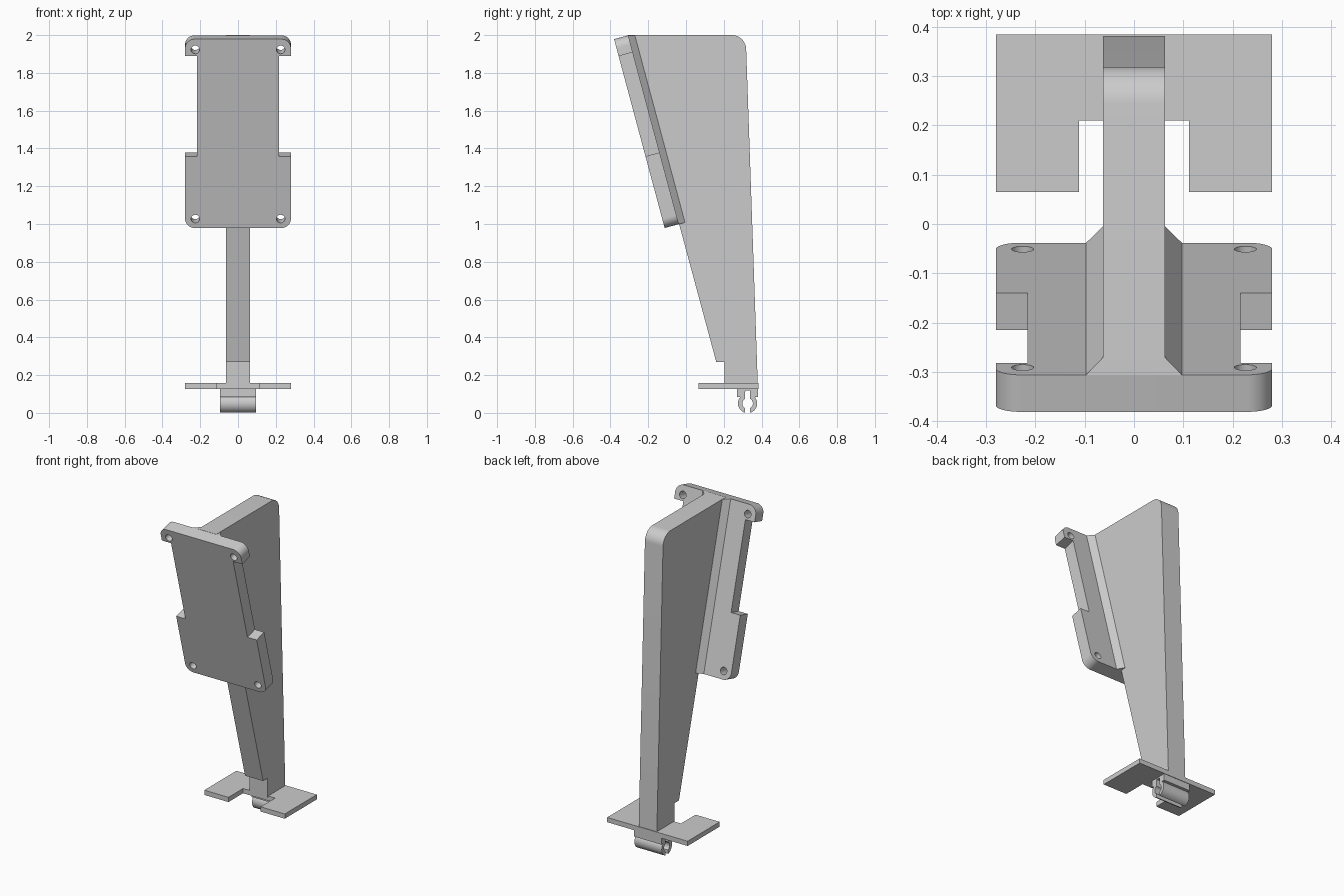
import bpy, bmesh, math
from mathutils import Vector

cube = bpy.data.objects.get("Cube")
if cube:
    bpy.data.objects.remove(cube, do_unlink=True)

grey = bpy.data.materials.new("plain_grey")
grey.use_nodes = True
colour = (0.6, 0.6, 0.6, 1)
grey.diffuse_color = colour
grey.node_tree.nodes["Principled BSDF"].inputs["Base Color"].default_value = colour

TILT = math.radians(15)
SIN, COS = math.sin(TILT), math.cos(TILT)
LENGTH, THICK = 1.035, 0.0776      # tilted mounting plate
WIDE, NARROW = 0.28, 0.216
FIN = 0.063                        # half width of the fin


# Placement of a profile point (a, b) at extrusion depth d
def side_on(a, b, d):
    return Vector((d, a, b))


def flat_on(a, b, d):
    return Vector((a, b, d))


def tilted(a, b, d):
    return Vector((a, -0.113 - b * SIN + d * COS, 0.979 + b * COS + d * SIN))


def arc(cx, cy, r, start, end, steps=12):
    angles = [math.radians(start + (end - start) * i / steps) for i in range(steps + 1)]
    return [(cx + r * math.cos(t), cy + r * math.sin(t)) for t in angles]


def fillet(before, corner, after, radius, steps=8):
    """Points that round one corner of a profile."""
    c = Vector(corner)
    u, v = (Vector(before) - c).normalized(), (Vector(after) - c).normalized()
    half = u.angle(v) / 2
    centre = c + (u + v).normalized() * radius / math.sin(half)
    p, q = c + u * radius / math.tan(half), c + v * radius / math.tan(half)
    pts = []
    for i in range(steps + 1):
        direction = (p - centre).lerp(q - centre, i / steps).normalized()
        pts.append(tuple(centre + direction * radius))
    return pts


def new_object(name, bm):
    bmesh.ops.recalc_face_normals(bm, faces=bm.faces)
    mesh = bpy.data.meshes.new(name)
    bm.to_mesh(mesh)
    bm.free()
    mesh.materials.append(grey)
    obj = bpy.data.objects.new(name, mesh)
    bpy.context.collection.objects.link(obj)
    return obj


def prism(name, profile, place, d0, d1):
    bm = bmesh.new()
    rings = [[bm.verts.new(place(a, b, d)) for a, b in profile] for d in (d0, d1)]
    n = len(profile)
    for ring in rings:
        bm.faces.new(ring)
    for i in range(n):
        j = (i + 1) % n
        bm.faces.new((rings[0][i], rings[0][j], rings[1][j], rings[1][i]))
    return new_object(name, bm)


def finish(obj):
    bpy.ops.object.select_all(action='DESELECT')
    obj.select_set(True)
    bpy.context.view_layer.objects.active = obj
    bpy.ops.object.shade_smooth_by_angle(angle=math.radians(30))


# Tall fin with a rounded upper back corner
top_front, top_back, foot_back = (-0.306, 2.0), (0.316, 2.0), (0.38, 0.15)
fin_profile = [(0.205, 0.15), (0.205, 0.27), (0.16, 0.27), top_front]
fin_profile += fillet(top_front, top_back, foot_back, 0.075) + [foot_back]
finish(prism("fin", fin_profile, side_on, -FIN, FIN))

# Tilted mounting plate: wide foot, narrow waist, two ears
waist = [(WIDE, 0.393), (NARROW, 0.393), (NARROW, 0.942), (WIDE, 0.942)]
right_side = fillet((0, 0), (WIDE, 0), (WIDE, LENGTH), 0.05) + waist
right_side += fillet((WIDE, 0), (WIDE, LENGTH), (0, LENGTH), 0.05)
outline = right_side + [(-x, s) for x, s in reversed(right_side)]
plate = prism("mounting_plate", outline, tilted, 0, THICK)

# Screw holes through the plate
for x in (-0.226, 0.226):
    for s in (0.05, 0.977):
        ring = arc(x, s, 0.0225, 0, 360, 24)[:-1]
        cutter = prism("hole_cutter", ring, tilted, -0.05, THICK + 0.05)
        cutter.hide_render = True
        cut = plate.modifiers.new("hole", 'BOOLEAN')
        cut.operation, cut.solver, cut.object = 'DIFFERENCE', 'EXACT', cutter
        bpy.context.view_layer.objects.active = plate
        bpy.ops.object.modifier_apply(modifier=cut.name)
        bpy.data.objects.remove(cutter, do_unlink=True)
finish(plate)

# Chamfered rib joining plate and fin, its upper end trimmed level
rib_depth = 0.034
section = [(-0.097, THICK), (0.097, THICK), (FIN, THICK + rib_depth), (-FIN, THICK + rib_depth)]
bm = bmesh.new()
low = [bm.verts.new(tilted(x, 0, d)) for x, d in section]
high = [bm.verts.new(tilted(x, LENGTH - (d - THICK) * SIN / COS, d)) for x, d in section]
bm.faces.new(low)
bm.faces.new(high)
for i in range(4):
    j = (i + 1) % 4
    bm.faces.new((low[i], low[j], high[j], high[i]))
finish(new_object("chamfered_rib", bm))

# Base plate with a slot open to the front
front, back, slot, slot_end = 0.065, 0.384, 0.112, 0.21
base = [(slot, slot_end), (slot, front), (WIDE, front), (WIDE, back)]
base += [(-x, y) for x, y in reversed(base)]
finish(prism("base_plate", base, flat_on, 0.127, 0.157))

# Split snap clip under the base: two mirrored jaws
CY, CZ = 0.326, 0.05
for side, name in ((1, "back_clip_jaw"), (-1, "front_clip_jaw")):
    jaw = [(0.012, 0.13), (0.055, 0.13), (0.055, 0.085)]
    jaw += arc(0, CZ, 0.051, 43, -75)
    jaw += arc(0, CZ, 0.028, -62, 62)
    finish(prism(name, [(CY + side * y, z) for y, z in jaw], side_on, -0.095, 0.095))
finish(prism("clip_bridge", [(CY - 0.02, 0.118), (CY + 0.02, 0.118), (CY + 0.02, 0.13),
                             (CY - 0.02, 0.13)], side_on, -0.094, 0.094))
